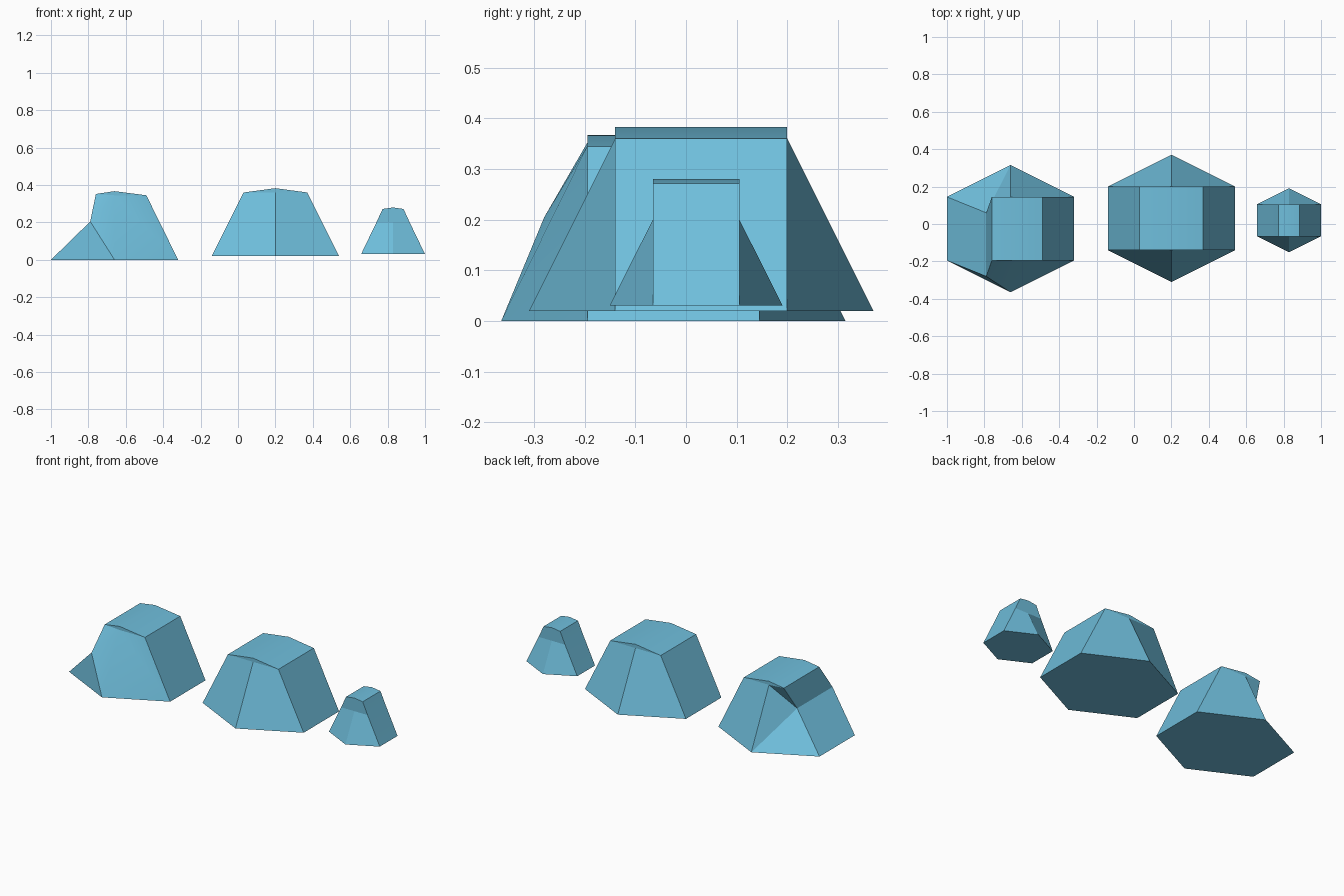
import bpy, bmesh, math

cube = bpy.data.objects.get("Cube")
if cube:
    bpy.data.objects.remove(cube, do_unlink=True)

BLUE = (0.16, 0.52, 0.72, 1)
mat = bpy.data.materials.new("sky_blue")
mat.use_nodes = True
mat.diffuse_color = BLUE
mat.node_tree.nodes["Principled BSDF"].inputs["Base Color"].default_value = BLUE


def rock(name, centre, half, ridge_z, hollow_z, sides):
    """Six-sided stump: pointed ends in y, a low ridge on top.
    sides: for left (-1) and right (1), the top corner (x, z) and an
    optional shoulder (x, y shift, z) below it; bent marks a dented side."""
    bm = bmesh.new()
    v = lambda x, y, z: bm.verts.new((x, y, z))
    mid = half / 2
    ends = (-1, 1)
    tip = {e: v(0, e * half, 0) for e in ends}
    hollow = {e: v(0, e * mid, hollow_z) for e in ends}
    ridge = {e: v(0, e * mid, ridge_z) for e in ends}
    foot, top, shoulder = {}, {}, {}
    for s, (top_x, top_z, knee, bent) in sides.items():
        for e in ends:
            foot[s, e] = v(s * half, e * mid, 0)
            top[s, e] = v(s * top_x, e * mid, top_z)
            shoulder[s, e] = top[s, e]
            if knee:
                shoulder[s, e] = v(s * knee[0], e * mid + knee[1], knee[2])
            a, t, c, r = foot[s, e], tip[e], hollow[e], ridge[e]
            k, p = shoulder[s, e], top[s, e]
            # End slope and the upright gable above it
            if bent:
                faces = [(a, t, k), (t, c, k), (k, c, p), (c, r, p)]
            elif knee:
                faces = [(a, t, c, k), (k, c, r, p)]
            else:
                faces = [(a, t, c, p), (c, r, p)]
            for f in faces:
                bm.faces.new(f)
        # Flank, from foot to shoulder to top edge, then half of the roof
        rows = [foot, shoulder, top] if knee else [foot, top]
        for lo, hi in zip(rows, rows[1:]):
            bm.faces.new((lo[s, -1], lo[s, 1], hi[s, 1], hi[s, -1]))
        bm.faces.new((top[s, -1], top[s, 1], ridge[1], ridge[-1]))
    # Flat underside
    bm.faces.new((tip[-1], foot[1, -1], foot[1, 1], tip[1], foot[-1, 1], foot[-1, -1]))
    bmesh.ops.recalc_face_normals(bm, faces=bm.faces)
    mesh = bpy.data.meshes.new(name)
    bm.to_mesh(mesh)
    bm.free()
    mesh.materials.append(mat)
    obj = bpy.data.objects.new(name, mesh)
    obj.location = centre
    bpy.context.collection.objects.link(obj)
    bpy.ops.object.select_all(action="DESELECT")
    obj.select_set(True)
    bpy.context.view_layer.objects.active = obj
    bpy.ops.object.shade_smooth_by_angle(angle=math.radians(20))


# Dented rock, its side pushed out of line
rock("dented_rock", (-0.66, -0.025, 0), 0.34, 0.367, 0.345, {
    -1: (0.10, 0.352, (0.13, -0.085, 0.205), True),
    1: (0.17, 0.345, None, False)})

# Large even rock
plain = (0.17, 0.34, None, False)
rock("large_rock", (0.20, 0.03, 0.02), 0.34, 0.363, 0.34, {-1: plain, 1: plain})

# Small rock with upright upper ends
steep = (0.056, 0.242, (0.089, 0, 0.17), False)
rock("small_rock", (0.829, 0.02, 0.03), 0.171, 0.25, 0.17, {-1: steep, 1: steep})
